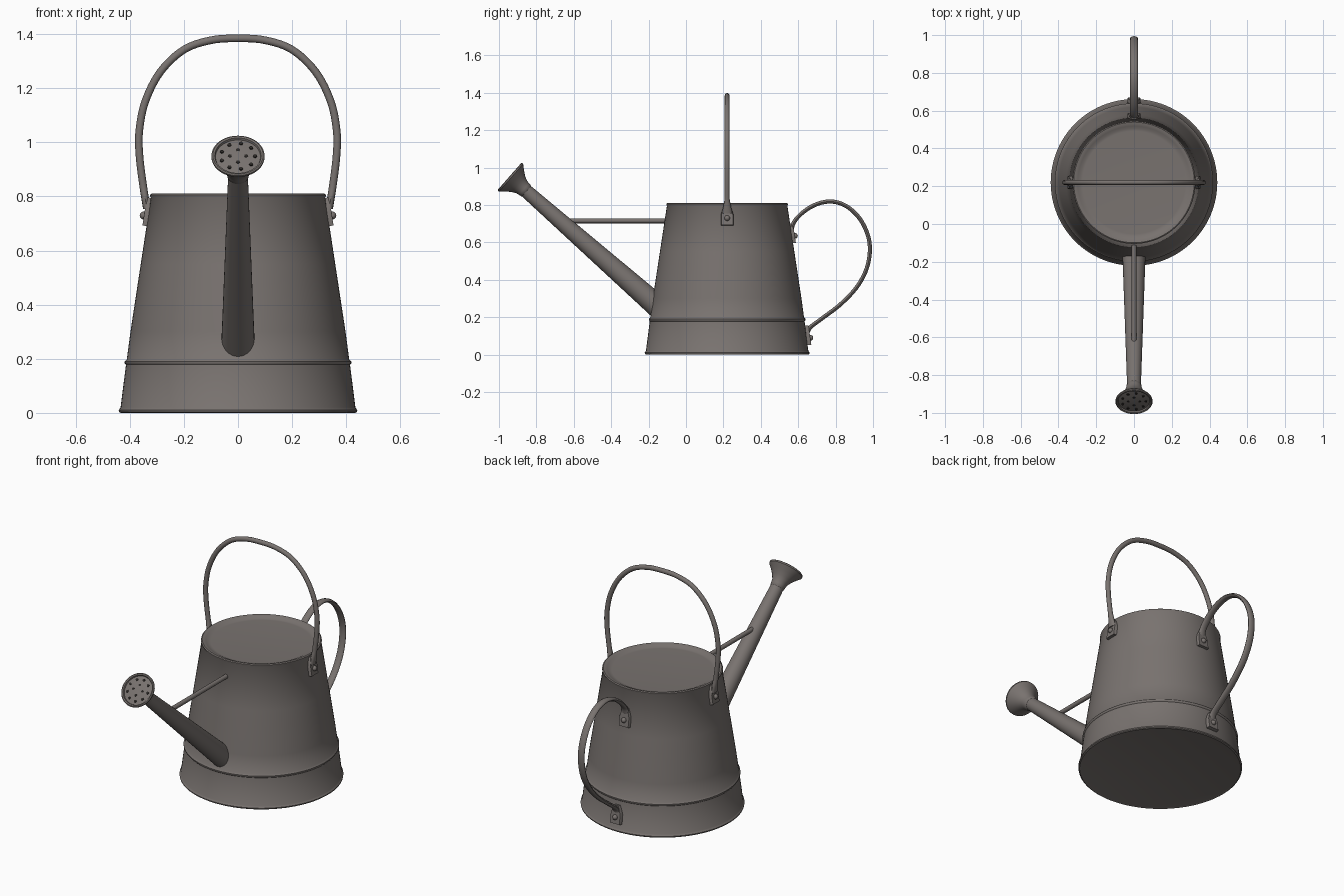
import bpy, bmesh, math
from mathutils import Vector, Matrix

cube = bpy.data.objects.get("Cube")
if cube:
    bpy.data.objects.remove(cube, do_unlink=True)


def material(name, rgb):
    m = bpy.data.materials.new(name)
    m.use_nodes = True
    m.diffuse_color = (*rgb, 1)
    m.node_tree.nodes["Principled BSDF"].inputs["Base Color"].default_value = (*rgb, 1)
    return m


metal = material("weathered zinc", (0.19, 0.17, 0.16))
dark = material("dark holes", (0.025, 0.022, 0.02))

CY = 0.22                                    # body axis
SLOPE = math.atan2(0.095, 0.62)              # lean of the wall


def wall(z):
    return 0.443 - 0.152 * z


def finish(name, bm, mat=metal, matrix=None, angle=40):
    if matrix:
        bm.transform(matrix)
    bmesh.ops.recalc_face_normals(bm, faces=bm.faces)
    me = bpy.data.meshes.new(name)
    bm.to_mesh(me)
    bm.free()
    me.materials.append(mat)
    ob = bpy.data.objects.new(name, me)
    bpy.context.collection.objects.link(ob)
    bpy.ops.object.select_all(action="DESELECT")
    ob.select_set(True)
    bpy.context.view_layer.objects.active = ob
    bpy.ops.object.shade_smooth_by_angle(angle=math.radians(angle))
    return ob


def skin(bm, rings):
    # Bridge equal rings of points and cap both ends
    loops = [[bm.verts.new(p) for p in ring] for ring in rings]
    n = len(loops[0])
    for a, b in zip(loops, loops[1:]):
        for i in range(n):
            j = (i + 1) % n
            bm.faces.new((a[i], a[j], b[j], b[i]))
    bm.faces.new(loops[0][::-1])
    bm.faces.new(loops[-1])


def lathe(name, profile, matrix, sides=64):
    bm = bmesh.new()
    turns = [math.tau * i / sides for i in range(sides)]
    skin(bm, [[(r * math.cos(t), r * math.sin(t), z) for t in turns] for r, z in profile])
    return finish(name, bm, matrix=matrix)


def smooth_path(points, steps=8):
    # Catmull-Rom interpolation through the points
    p = [Vector(q) for q in points]
    p = [2 * p[0] - p[1]] + p + [2 * p[-1] - p[-2]]
    out = []
    for a, b, c, d in zip(p, p[1:], p[2:], p[3:]):
        for i in range(steps):
            t = i / steps
            out.append(0.5 * (2 * b + (c - a) * t + (2 * a - 5 * b + 4 * c - d) * t ** 2
                              + (3 * b - a - 3 * c + d) * t ** 3))
    return out + [p[-2]]


def sweep(name, path, side, wide, thick, flare=0.0, sides=12):
    # Oval tube along a flat path, widening near its ends
    bm = bmesh.new()
    side = Vector(side)
    rings = []
    last = len(path) - 1
    for i, p in enumerate(path):
        along = (path[min(i + 1, last)] - path[max(i - 1, 0)]).normalized()
        out = along.cross(side)
        w = wide + flare * max(0, 1 - min(i, last - i) / 5)
        rings.append([p + side * w * math.cos(math.tau * k / sides)
                      + out * thick * math.sin(math.tau * k / sides) for k in range(sides)])
    skin(bm, rings)
    return finish(name, bm)


def lug(name, turn, z):
    # Riveted plate leaning with the wall, turned about the body axis
    place = (Matrix.Translation((0, CY, 0)) @ Matrix.Rotation(turn, 4, "Z")
             @ Matrix.Translation((0, wall(z), z)) @ Matrix.Rotation(SLOPE, 4, "X"))
    outline = [(-0.034, -0.045), (0.034, -0.045), (0.034, 0.01), (0.024, 0.04),
               (0.014, 0.06), (-0.014, 0.06), (-0.024, 0.04), (-0.034, 0.01)]
    bm = bmesh.new()
    skin(bm, [[(x * s, y, h) for x, h in outline]
              for y, s in ((-0.012, 1), (0.01, 1), (0.015, 0.9))])
    finish(name + "_plate", bm, matrix=place)
    bm = bmesh.new()
    bmesh.ops.create_uvsphere(bm, u_segments=16, v_segments=8, radius=0.015)
    finish(name + "_rivet", bm, matrix=place @ Matrix.Translation((0, 0.016, -0.008)))


# Tapered body with rolled foot, seam bead and shallow sunken lid
lathe("body", [(0.425, 0.003), (0.434, 0.0), (0.44, 0.004), (0.441, 0.01), (0.437, 0.016),
               (0.434, 0.02), (0.414, 0.178), (0.419, 0.184), (0.419, 0.19), (0.411, 0.198),
               (wall(0.3), 0.3), (wall(0.55), 0.55), (wall(0.795), 0.795), (0.325, 0.8),
               (0.325, 0.806), (0.319, 0.81), (0.309, 0.808), (0.298, 0.804), (0.285, 0.797),
               (0.272, 0.796)],
      Matrix.Translation((0, CY, 0)), 96)

# Spout and flared rose share one axis
base, neck = Vector((0, -0.135, 0.243)), Vector((0, -0.87, 0.888))
axis = (neck - base).normalized()
spin = axis.to_track_quat("Z", "Y").to_matrix().to_4x4()
length = (neck - base).length
lathe("spout", [(0.064, -0.04), (0.061, 0.04), (0.036, length)],
      Matrix.Translation(base) @ spin, 32)
rose = Matrix.Translation(neck) @ spin
lathe("rose", [(0.034, -0.025), (0.039, -0.02), (0.041, -0.005), (0.044, 0.012), (0.056, 0.036),
               (0.076, 0.062), (0.092, 0.08), (0.098, 0.087), (0.098, 0.095), (0.093, 0.098),
               (0.086, 0.096), (0.083, 0.088), (0.05, 0.092), (0.02, 0.094)], rose, 48)

# Sprinkling holes
bm = bmesh.new()
for count, radius in ((9, 0.063), (4, 0.03)):
    for i in range(count):
        spot = Matrix.Rotation(math.tau * i / count, 4, "Z") @ Matrix.Translation((radius, 0, 0.092))
        bmesh.ops.create_cone(bm, cap_ends=True, segments=10, radius1=0.007, radius2=0.007,
                              depth=0.006, matrix=spot)
finish("rose_holes", bm, dark, rose)

# Brace between spout and body
sweep("spout_brace", [Vector((0, -0.63, 0.715)), Vector((0, -0.08, 0.715))], (1, 0, 0), 0.013, 0.013)

# Overhead carrying handle, mirrored half path
half = [(0.337, CY, 0.755), (0.352, CY, 0.85), (0.364, CY, 0.95), (0.365, CY, 1.04),
        (0.343, CY, 1.15), (0.287, CY, 1.26), (0.2, CY, 1.342), (0.1, CY, 1.377)]
arch = half + [(0, CY, 1.384)] + [(-x, y, z) for x, y, z in reversed(half)]
sweep("carry_handle", smooth_path(arch, 6), (0, 1, 0), 0.013, 0.014, 0.014)

# Rear pouring handle
loop = [(0.563, 0.66), (0.58, 0.712), (0.635, 0.768), (0.71, 0.808), (0.79, 0.817), (0.87, 0.785),
        (0.94, 0.71), (0.981, 0.6), (0.972, 0.48), (0.92, 0.37), (0.83, 0.272), (0.73, 0.195),
        (0.665, 0.145), (0.644, 0.1)]
sweep("rear_handle", smooth_path([(0, y, z) for y, z in loop], 6), (1, 0, 0), 0.021, 0.011, 0.006)

# Riveted lugs
lug("left_lug", -math.pi / 2, 0.735)
lug("right_lug", math.pi / 2, 0.735)
lug("upper_rear_lug", 0, 0.64)
lug("lower_rear_lug", 0, 0.095)
